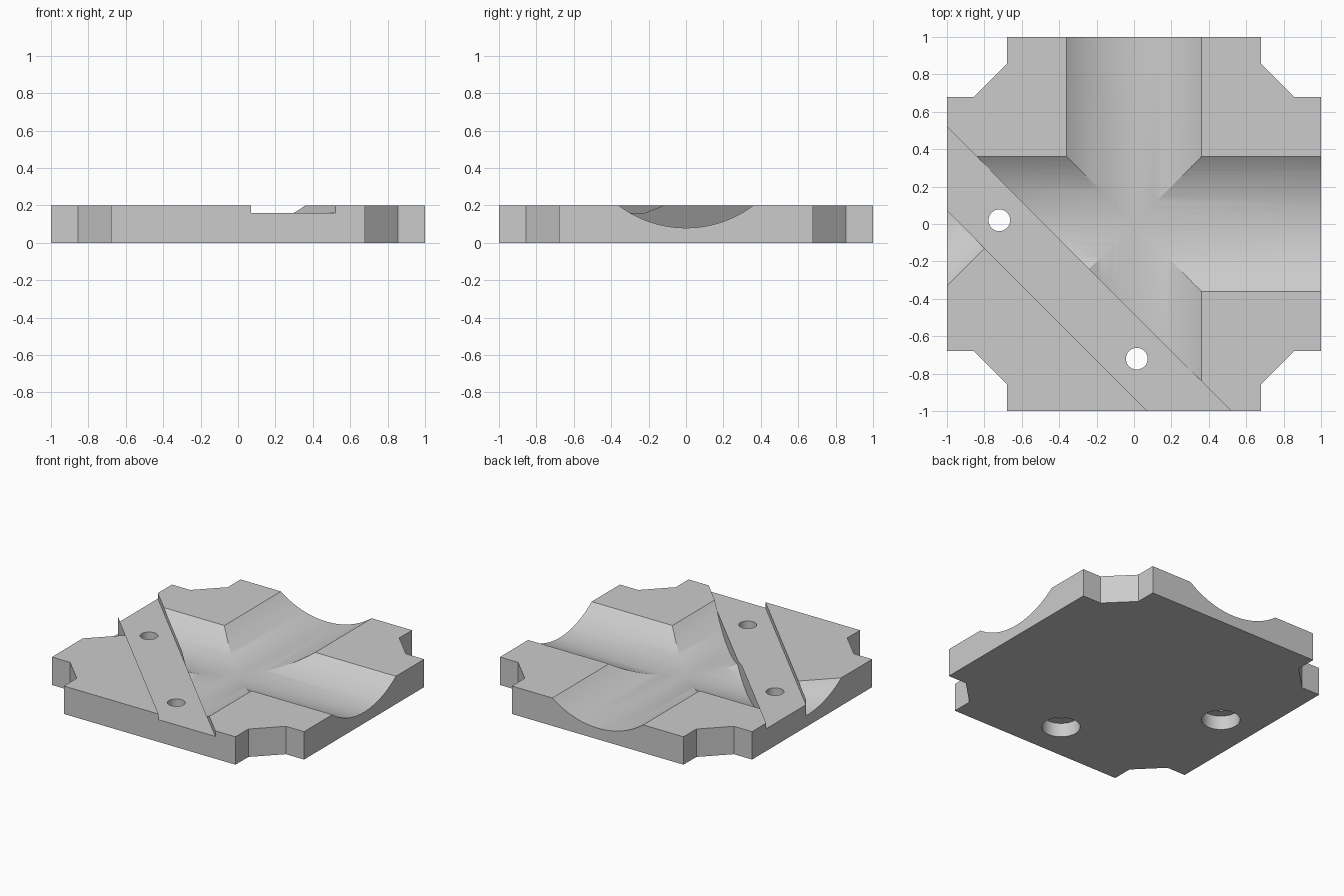
import bpy, bmesh, math
from mathutils import Matrix, Vector

if "Cube" in bpy.data.objects:
    bpy.data.objects.remove(bpy.data.objects["Cube"], do_unlink=True)

THICK, LEDGE = 0.2, 0.16
INNER, OUTER = -0.48, -0.93      # slot edges, as x + y = constant
DIAG = Vector((1, 1, 0))

grey = bpy.data.materials.new("plain grey")
grey.use_nodes = True
colour = (0.6, 0.6, 0.6, 1)
grey.diffuse_color = colour
grey.node_tree.nodes["Principled BSDF"].inputs["Base Color"].default_value = colour


def finish(bm, name):
    bmesh.ops.recalc_face_normals(bm, faces=bm.faces)
    mesh = bpy.data.meshes.new(name)
    bm.to_mesh(mesh)
    bm.free()
    mesh.materials.append(grey)
    obj = bpy.data.objects.new(name, mesh)
    bpy.context.collection.objects.link(obj)
    return obj


def cylinder(name, radius, length, matrix, segments, clip=None, keep=1):
    """Cylinder, optionally cut off at the diagonal plane x + y = clip."""
    bm = bmesh.new()
    bmesh.ops.create_cone(bm, cap_ends=True, segments=segments, radius1=radius,
                          radius2=radius, depth=length, matrix=matrix)
    if clip is not None:
        bmesh.ops.bisect_plane(bm, geom=bm.verts[:] + bm.edges[:] + bm.faces[:],
                               plane_co=DIAG * clip / 2, plane_no=DIAG * keep,
                               clear_inner=True)
        bmesh.ops.holes_fill(bm, edges=[e for e in bm.edges if e.is_boundary])
    return finish(bm, name)


def lying(x, y, z, heading):
    """Matrix that lays a cylinder along a compass heading."""
    return (Matrix.Translation((x, y, z)) @ Matrix.Rotation(heading, 4, "Z")
            @ Matrix.Rotation(math.pi / 2, 4, "Y"))


# Square plate with notched, chamfered corners
quarter = [(1, 0.68), (0.855, 0.68), (0.68, 0.855), (0.68, 1)]
outline = [Matrix.Rotation(k * math.pi / 2, 2) @ Vector(p) for k in range(4) for p in quarter]
bm = bmesh.new()
base = bm.faces.new([bm.verts.new((p.x, p.y, 0)) for p in outline])
top = bmesh.ops.extrude_face_region(bm, geom=[base])
bmesh.ops.translate(bm, vec=(0, 0, THICK),
                    verts=[v for v in top["geom"] if isinstance(v, bmesh.types.BMVert)])
plate = finish(bm, "channel_plate")

# Crossing troughs, ending at the diagonal slot
cutters = [cylinder("trough_cutter", 0.6, 3, lying(0, 0, 0.68, h), 128, INNER)
           for h in (0, math.pi / 2)]

# Shallow diagonal slot
bm = bmesh.new()
width = (INNER - OUTER) / math.sqrt(2)
middle = (INNER + OUTER) / 4
bmesh.ops.create_cube(bm, size=1, matrix=Matrix.Translation((middle, middle, LEDGE + 0.25))
                      @ Matrix.Rotation(math.pi / 4, 4, "Z")
                      @ Matrix.Diagonal((width, 4, 0.5, 1)))
cutters.append(finish(bm, "slot_cutter"))

# Short diagonal scoop on the outer side of the slot
cutters.append(cylinder("scoop_cutter", 0.394, 2, lying(-1, 0.07, 0.474, math.pi / 4),
                        96, OUTER, -1))

# Bolt holes, counterbored from below
for x, y in ((-0.72, 0.02), (0.015, -0.72)):
    cutters.append(cylinder("hole_cutter", 0.058, 1, Matrix.Translation((x, y, 0)), 40))
    cutters.append(cylinder("counterbore_cutter", 0.125, 0.2, Matrix.Translation((x, y, 0)), 40))

# Cut everything, bake the result and remove the cutters
for cutter in cutters:
    cut = plate.modifiers.new(cutter.name, "BOOLEAN")
    cut.operation, cut.solver, cut.object = "DIFFERENCE", "EXACT", cutter
graph = bpy.context.evaluated_depsgraph_get()
plate_mesh = bpy.data.meshes.new_from_object(plate.evaluated_get(graph))
plate.modifiers.clear()
plate.data = plate_mesh
for cutter in cutters:
    bpy.data.objects.remove(cutter, do_unlink=True)

# Smooth the curved walls, keeping the edges sharp
bpy.ops.object.select_all(action="DESELECT")
plate.select_set(True)
bpy.context.view_layer.objects.active = plate
bpy.ops.object.shade_smooth_by_angle(angle=math.radians(25))
